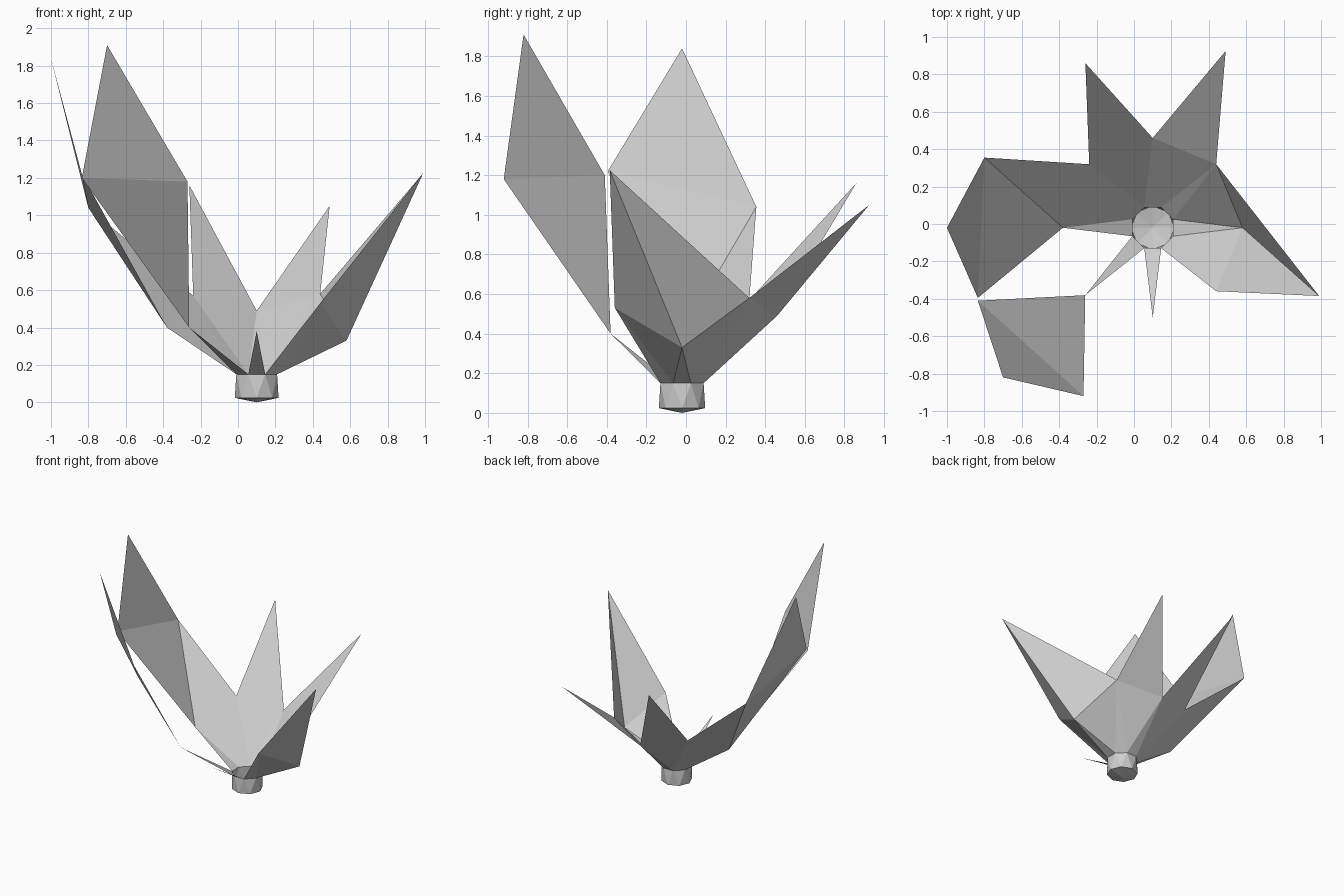
import bpy
import bmesh
from math import radians
from mathutils import Matrix, Vector

cube = bpy.data.objects.get("Cube")
if cube:
    bpy.data.objects.remove(cube, do_unlink=True)

grey = bpy.data.materials.new("pale_grey")
grey.use_nodes = True
grey.diffuse_color = (0.62, 0.62, 0.62, 1)
grey.node_tree.nodes["Principled BSDF"].inputs["Base Color"].default_value = grey.diffuse_color

CENTRE = Vector((0.1, -0.02, 0))


def around(angle, radius, z):
    """Point on a circle about the base axis."""
    return CENTRE + Matrix.Rotation(radians(angle), 3, "Z") @ Vector((radius, 0, z))


def build(name, triangles, upward=True):
    """Flat-faced sheet from triangles; sheets face up into the bloom."""
    bm = bmesh.new()
    for tri in triangles:
        face = bm.faces.new([bm.verts.new(p) for p in tri])
        face.normal_update()
        if upward and face.normal.z < 0:
            face.normal_flip()
    bmesh.ops.remove_doubles(bm, verts=bm.verts, dist=0.0005)
    if not upward:
        bmesh.ops.recalc_face_normals(bm, faces=bm.faces)
    mesh = bpy.data.meshes.new(name)
    bm.to_mesh(mesh)
    bm.free()
    mesh.materials.append(grey)
    obj = bpy.data.objects.new(name, mesh)
    bpy.context.collection.objects.link(obj)
    return obj


# Ring of petal bases, one every 45 degrees, counter-clockwise from +x
names = ["east", "north_east", "north", "north_west",
         "west", "south_west", "south", "south_east"]
heights = [0.33, 0.58, 0.49, 0.57, 0.40, 0.40, 0.38, 0.53]
base = {n: around(45 * i, 0.51 if n == "south_west" else 0.48, h)
        for i, (n, h) in enumerate(zip(names, heights))}
rim = [around(45 * i - 22.5, 0.118, 0.15) for i in range(8)]
foot = [around(45 * i, 0.117, 0.024) for i in range(8)]

# Twisted octagonal cup with a shallow pointed bottom
cup = []
for i in range(8):
    j = (i + 1) % 8
    cup += [(rim[i], rim[j], foot[i]), (foot[i], rim[j], foot[j]),
            (foot[j], CENTRE, foot[i])]
build("cup", cup, upward=False)

# Spikes rising from each side of the cup rim
for i, n in enumerate(names):
    build(n + "_spike", [(rim[i], rim[(i + 1) % 8], base[n])])

# Webs that join neighbouring spikes, open at the front and right
for i in (7, 0, 1, 2, 3):
    j = (i + 1) % 8
    build(names[i] + "_web", [(rim[j], base[names[i]], base[names[j]])])

# Pointed petals on the left and back
left_tip = Vector((0.99, -0.385, 1.225))
build("left_petal", [(base["east"], base["north_east"], left_tip),
                     (base["east"], left_tip, base["south_east"])])
build("back_left_petal", [(base["north"], base["north_east"], (0.49, 0.925, 1.05))])
build("back_right_petal", [(base["north"], base["north_west"], (-0.26, 0.86, 1.16))])

# Tall right petal
back_corner, front_corner = (-0.80, 0.355, 1.04), (-0.835, -0.395, 1.22)
build("right_petal", [(base["west"], base["north_west"], back_corner),
                      (base["west"], back_corner, front_corner),
                      (back_corner, (-1.0, -0.02, 1.84), front_corner)])

# Tall front right petal
side_corner, outer_corner = (-0.835, -0.41, 1.20), (-0.27, -0.92, 1.18)
build("front_right_petal", [(base["south_west"], side_corner, outer_corner),
                            (side_corner, (-0.70, -0.82, 1.91), outer_corner)])
